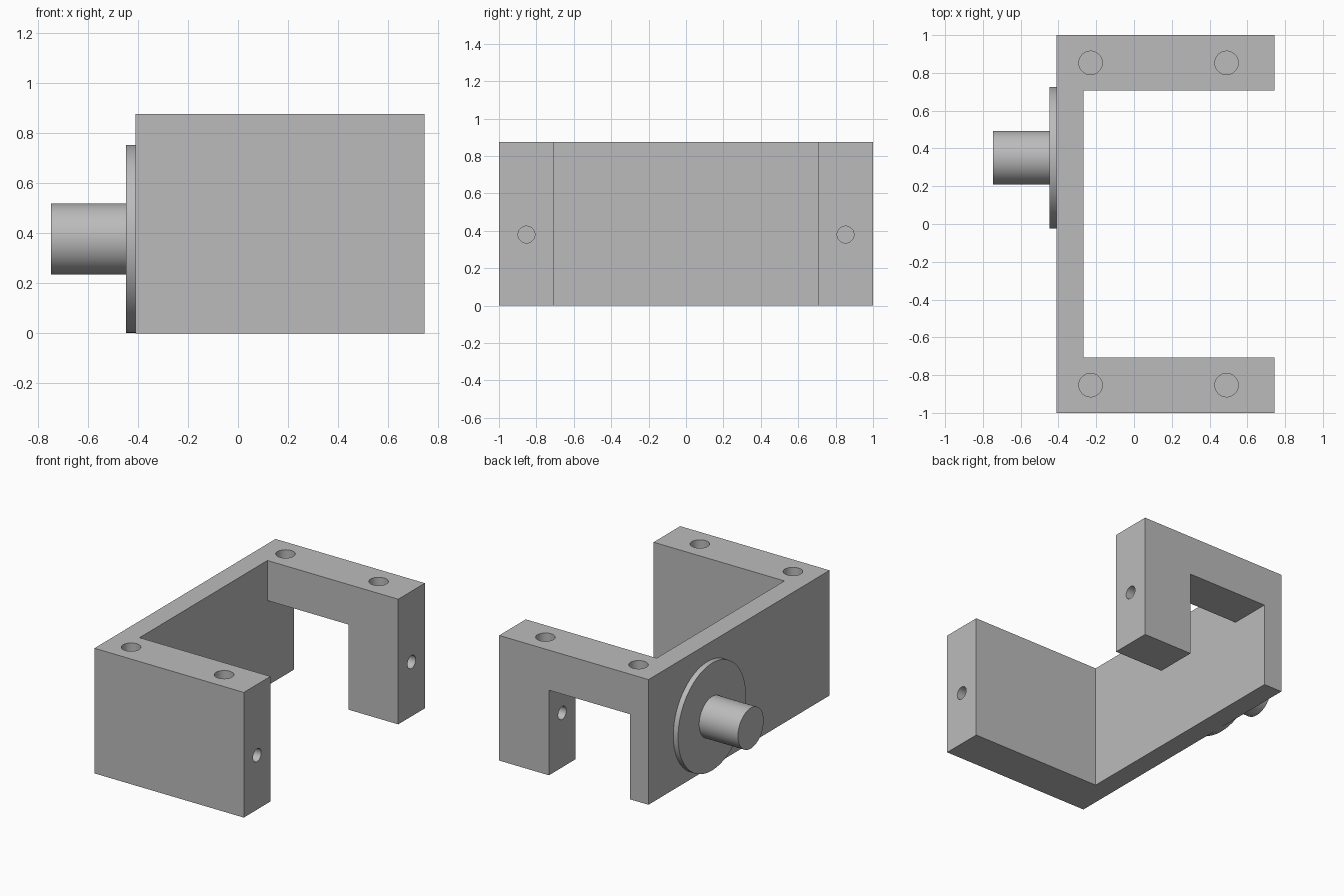
import bpy, bmesh, math
from mathutils import Matrix, Vector

cube = bpy.data.objects.get("Cube")
if cube:
    bpy.data.objects.remove(cube, do_unlink=True)

grey = bpy.data.materials.new("plain grey")
grey.use_nodes = True
COLOUR = (0.5, 0.5, 0.5, 1)
grey.diffuse_color = COLOUR
grey.node_tree.nodes["Principled BSDF"].inputs["Base Color"].default_value = COLOUR

BACK, WALL, TIP = -0.41, -0.267, 0.745   # spine outside, spine inside, arm ends
INNER, HEIGHT = 0.706, 0.875             # inner side of the arms, body height
ARM_MID = (1 + INNER) / 2


def finish(name, bm):
    bmesh.ops.recalc_face_normals(bm, faces=bm.faces)
    mesh = bpy.data.meshes.new(name)
    bm.to_mesh(mesh)
    bm.free()
    mesh.materials.append(grey)
    obj = bpy.data.objects.new(name, mesh)
    bpy.context.collection.objects.link(obj)
    return obj


def box(name, low, high):
    bm = bmesh.new()
    low, high = Vector(low), Vector(high)
    bmesh.ops.create_cube(bm, size=1, matrix=Matrix.Translation((low + high) / 2)
                          @ Matrix.Diagonal((*(high - low), 1)))
    return finish(name, bm)


def cylinder(name, start, end, radius, sides=64):
    bm = bmesh.new()
    start, end = Vector(start), Vector(end)
    axis = end - start
    turn = axis.to_track_quat('Z', 'Y').to_matrix().to_4x4()
    bmesh.ops.create_cone(bm, cap_ends=True, segments=sides, radius1=radius,
                          radius2=radius, depth=axis.length,
                          matrix=Matrix.Translation((start + end) / 2) @ turn)
    return finish(name, bm)


def smooth(obj):
    bpy.ops.object.select_all(action='DESELECT')
    obj.select_set(True)
    bpy.context.view_layer.objects.active = obj
    bpy.ops.object.shade_smooth_by_angle(angle=math.radians(30))


def cut(obj, cutter):
    mod = obj.modifiers.new("cut", 'BOOLEAN')
    mod.operation, mod.solver, mod.object = 'DIFFERENCE', 'EXACT', cutter
    bpy.context.view_layer.objects.active = obj
    bpy.ops.object.modifier_apply(modifier=mod.name)
    bpy.data.objects.remove(cutter, do_unlink=True)


# U-shaped bracket, extruded from its outline
outline = [(BACK, -1), (TIP, -1), (TIP, -INNER), (WALL, -INNER),
           (WALL, INNER), (TIP, INNER), (TIP, 1), (BACK, 1)]
bm = bmesh.new()
base = bm.faces.new([bm.verts.new((x, y, 0)) for x, y in outline])
top = bmesh.ops.extrude_face_region(bm, geom=[base])["geom"]
bmesh.ops.translate(bm, vec=(0, 0, HEIGHT),
                    verts=[v for v in top if isinstance(v, bmesh.types.BMVert)])
bracket = finish("bracket", bm)

# Open notch under the rear arm
cut(bracket, box("notch_cutter", (WALL, INNER - 0.1, -0.1), (0.36, 1.1, 0.595)))

# Blind holes on top and a hole in each arm end
for y in (-ARM_MID, ARM_MID):
    for x in (-0.23, 0.49):
        cut(bracket, cylinder("top_hole_cutter", (x, y, HEIGHT - 0.2),
                              (x, y, HEIGHT + 0.1), 0.062, 48))
    cut(bracket, cylinder("end_hole_cutter", (0.34, y, 0.38),
                          (TIP + 0.1, y, 0.38), 0.045, 48))
smooth(bracket)

# Round flange and shaft on the outside of the spine
CENTRE = (0.351, 0.377)
smooth(cylinder("flange", (-0.447, *CENTRE), (BACK, *CENTRE), 0.375, 96))
smooth(cylinder("shaft", (-0.747, *CENTRE), (-0.447, *CENTRE), 0.142))
